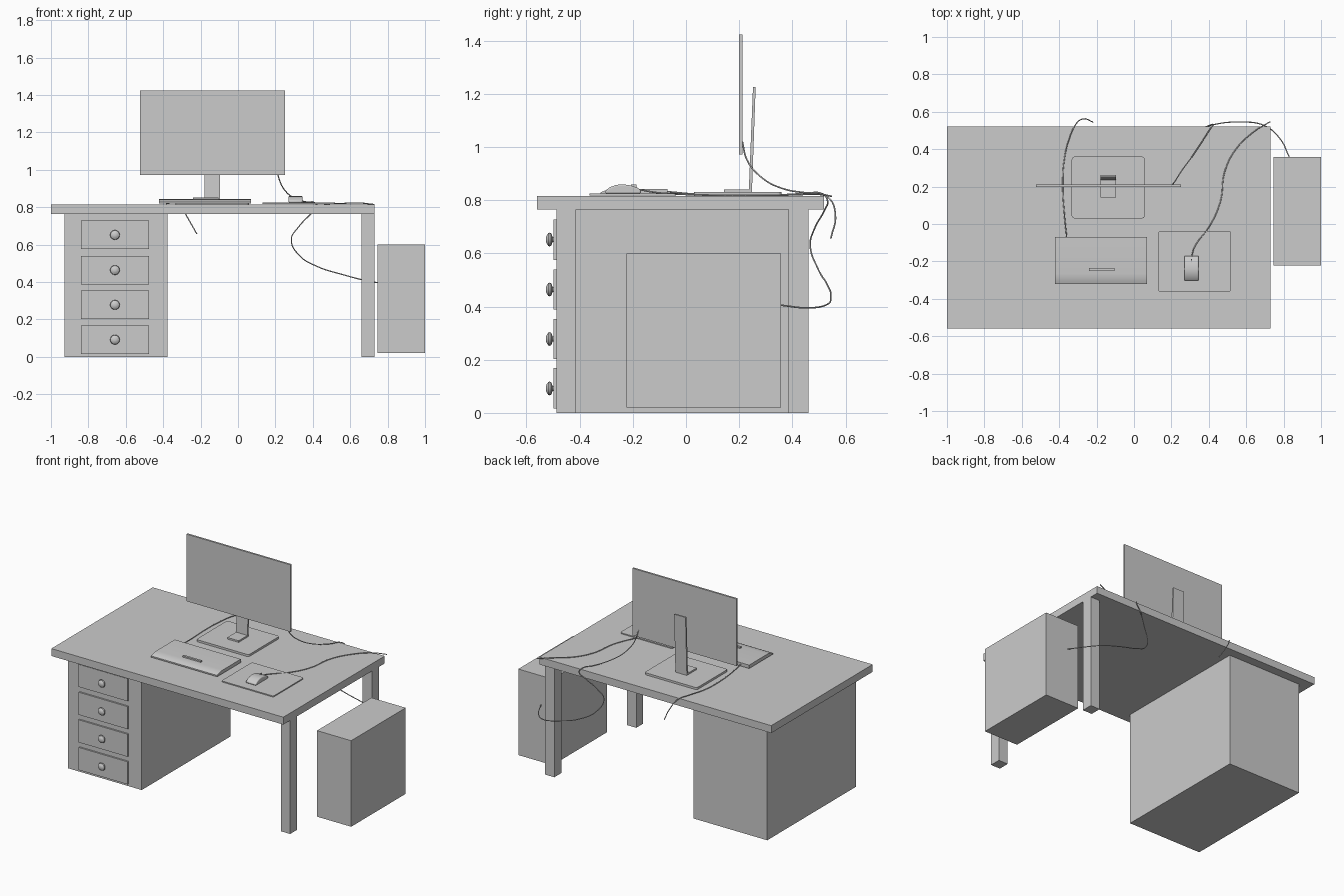
import bpy, bmesh, math
from mathutils import Vector

if "Cube" in bpy.data.objects:
    bpy.data.objects.remove(bpy.data.objects["Cube"])


def finish(name, bm, smooth=False):
    bmesh.ops.recalc_face_normals(bm, faces=bm.faces)
    me = bpy.data.meshes.new(name)
    bm.to_mesh(me)
    bm.free()
    ob = bpy.data.objects.new(name, me)
    bpy.context.collection.objects.link(ob)
    if smooth:
        bpy.ops.object.select_all(action='DESELECT')
        ob.select_set(True)
        bpy.context.view_layer.objects.active = ob
        bpy.ops.object.shade_smooth_by_angle(angle=math.radians(35))
    return ob


def box(name, x, y, z, corner=0.0):
    """Box from (min, max) ranges, optionally with rounded vertical corners."""
    bm = bmesh.new()
    bmesh.ops.create_cube(bm, size=1)
    for v in bm.verts:
        v.co = Vector((r[0] if c < 0 else r[1]) for c, r in zip(v.co, (x, y, z)))
    if corner:
        edges = [e for e in bm.edges
                 if abs(e.verts[0].co.z - e.verts[1].co.z) > 1e-5]
        bmesh.ops.bevel(bm, geom=edges, offset=corner, segments=4,
                        profile=0.5, affect='EDGES')
    return finish(name, bm)


def extrude_profile(name, x, yz, bevel=0.0):
    """Side profile in (y, z) extruded along x."""
    bm = bmesh.new()
    face = bm.faces.new([bm.verts.new((x[0], y, z)) for y, z in yz])
    ext = bmesh.ops.extrude_face_region(bm, geom=[face])
    for g in ext['geom']:
        if isinstance(g, bmesh.types.BMVert):
            g.co.x = x[1]
    ob = finish(name, bm, smooth=True)
    if bevel:
        mod = ob.modifiers.new("Bevel", 'BEVEL')
        mod.width, mod.segments = bevel, 3
        mod.angle_limit = math.radians(50)
    return ob


def lathe_y(name, centre, profile, n=16):
    """Revolve (radius, y offset) points around the y axis."""
    bm = bmesh.new()
    rings = []
    for r, dy in profile:
        rings.append([bm.verts.new((centre[0] + r * math.cos(2 * math.pi * i / n),
                                    centre[1] + dy,
                                    centre[2] + r * math.sin(2 * math.pi * i / n)))
                      for i in range(n)])
    for a, b in zip(rings, rings[1:]):
        for i in range(n):
            j = (i + 1) % n
            bm.faces.new((a[i], a[j], b[j], b[i]))
    bm.faces.new(rings[0])
    bm.faces.new(rings[-1])
    return finish(name, bm, smooth=True)


def cable(name, pts, radius=0.003):
    cu = bpy.data.curves.new(name, 'CURVE')
    cu.dimensions = '3D'
    cu.bevel_depth, cu.bevel_resolution = radius, 2
    cu.resolution_u, cu.use_fill_caps = 6, True
    sp = cu.splines.new('BEZIER')
    sp.bezier_points.add(len(pts) - 1)
    for p, co in zip(sp.bezier_points, pts):
        p.co = co
        p.handle_left_type = p.handle_right_type = 'AUTO'
    ob = bpy.data.objects.new(name, cu)
    bpy.context.collection.objects.link(ob)


# desk
box("desk_top", (-1, 0.73), (-0.56, 0.52), (0.765, 0.815))
box("front_leg", (0.66, 0.73), (-0.487, -0.413), (0, 0.765))
box("back_leg", (0.66, 0.73), (0.385, 0.46), (0, 0.765))
box("drawer_cabinet", (-0.928, -0.377), (-0.487, 0.46), (0, 0.765))

# drawers and knobs
knob = [(0.010, 0.0), (0.010, -0.004), (0.022, -0.008), (0.026, -0.014),
        (0.024, -0.020), (0.014, -0.027), (0.006, -0.029)]
for i, zc in enumerate((0.652, 0.464, 0.278, 0.092), 1):
    box(f"drawer_front_{i}", (-0.84, -0.475), (-0.498, -0.487), (zc - 0.076, zc + 0.076))
    lathe_y(f"drawer_knob_{i}", (-0.658, -0.498, zc), knob)

# computer case
box("computer_case", (0.745, 1.0), (-0.223, 0.358), (0.02, 0.6))

# monitor and stand
box("monitor_screen", (-0.525, 0.252), (0.199, 0.212), (0.972, 1.424))
box("stand_base", (-0.333, 0.058), (0.03, 0.36), (0.816, 0.830), corner=0.015)
box("stand_foot", (-0.18, -0.095), (0.143, 0.245), (0.830, 0.841))
extrude_profile("stand_arm", (-0.18, -0.095),
                [(0.236, 0.830), (0.248, 0.830), (0.262, 1.226), (0.252, 1.226)])

# keyboard with rounded front slope and raised bar
extrude_profile("keyboard", (-0.422, 0.07),
                [(-0.322, 0.820), (-0.07, 0.820), (-0.07, 0.843), (-0.265, 0.843),
                 (-0.285, 0.841), (-0.305, 0.836), (-0.322, 0.829)])
box("keyboard_bar", (-0.24, -0.103), (-0.25, -0.235), (0.840, 0.852))

# mouse on its mat
box("mouse_mat", (0.13, 0.518), (-0.363, -0.037), (0.818, 0.825), corner=0.012)
extrude_profile("mouse", (0.27, 0.345),
                [(-0.303, 0.825), (-0.170, 0.825), (-0.170, 0.838), (-0.185, 0.848),
                 (-0.210, 0.856), (-0.240, 0.860), (-0.265, 0.857), (-0.288, 0.848),
                 (-0.303, 0.836)], bevel=0.009)
box("mouse_wheel", (0.304, 0.311), (-0.207, -0.187), (0.845, 0.859))

# cables
cable("keyboard_cable", [
    (-0.36, -0.07, 0.832), (-0.372, 0.05, 0.822), (-0.381, 0.2, 0.819),
    (-0.372, 0.35, 0.82), (-0.345, 0.46, 0.823), (-0.31, 0.535, 0.81),
    (-0.27, 0.562, 0.745), (-0.22, 0.545, 0.657)])
cable("monitor_cable", [
    (0.206, 0.212, 1.02), (0.22, 0.23, 0.95), (0.255, 0.285, 0.885),
    (0.31, 0.36, 0.845), (0.37, 0.45, 0.828), (0.412, 0.515, 0.823),
    (0.425, 0.532, 0.80), (0.39, 0.522, 0.765), (0.32, 0.482, 0.69),
    (0.285, 0.467, 0.63), (0.325, 0.495, 0.545), (0.42, 0.53, 0.485),
    (0.56, 0.545, 0.44), (0.70, 0.525, 0.405), (0.785, 0.45, 0.395),
    (0.83, 0.358, 0.405)])
cable("mouse_cable", [
    (0.308, -0.175, 0.84), (0.325, -0.12, 0.83), (0.405, -0.01, 0.822),
    (0.462, 0.12, 0.819), (0.485, 0.28, 0.819), (0.545, 0.4, 0.82),
    (0.65, 0.5, 0.823), (0.728, 0.547, 0.815)])
